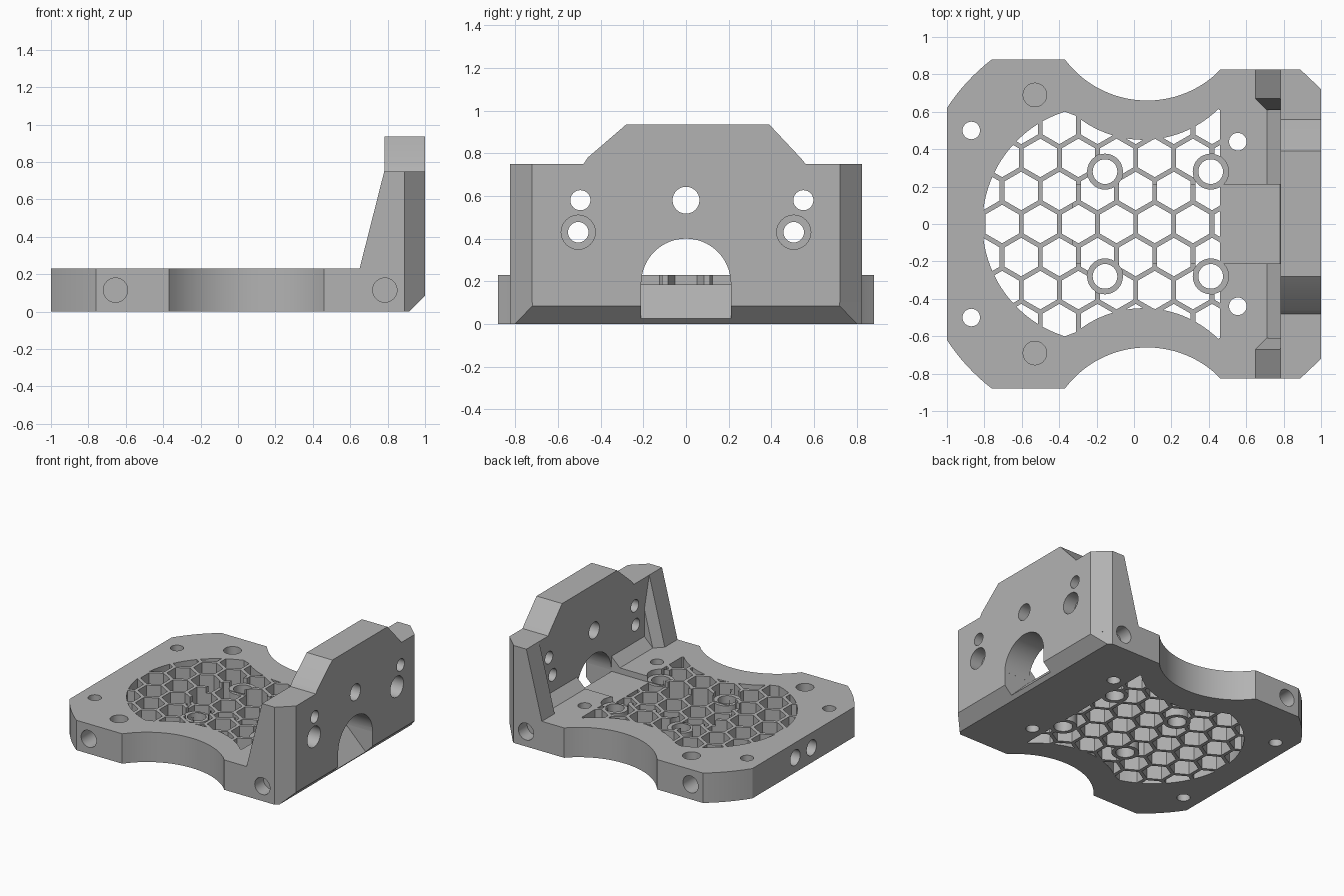
import bpy, bmesh
from math import sin, cos, pi, radians, atan2, hypot, sqrt

cube = bpy.data.objects.get("Cube")
if cube:
    bpy.data.objects.remove(cube, do_unlink=True)

grey = bpy.data.materials.new("plain_grey")
grey.use_nodes = True
colour = (0.45, 0.45, 0.45, 1)
grey.diffuse_color = colour
grey.node_tree.nodes["Principled BSDF"].inputs["Base Color"].default_value = colour

PLACE = {"x": lambda a, b, t: (t, a, b),
         "y": lambda a, b, t: (a, t, b),
         "z": lambda a, b, t: (a, b, t)}


def prisms(name, outlines, axis, lo, hi):
    """Extrude each closed outline along an axis, all in one object."""
    bm = bmesh.new()
    for pts in outlines:
        ends = [[bm.verts.new(PLACE[axis](a, b, t)) for a, b in pts] for t in (lo, hi)]
        bm.faces.new(ends[0])
        bm.faces.new(ends[1])
        for i in range(len(pts)):
            j = (i + 1) % len(pts)
            bm.faces.new((ends[0][i], ends[0][j], ends[1][j], ends[1][i]))
    return finish(name, bm)


def finish(name, bm):
    bmesh.ops.recalc_face_normals(bm, faces=bm.faces)
    mesh = bpy.data.meshes.new(name)
    bm.to_mesh(mesh)
    bm.free()
    mesh.materials.append(grey)
    obj = bpy.data.objects.new(name, mesh)
    bpy.context.collection.objects.link(obj)
    return obj


def combine(target, other, operation):
    """Apply a boolean and discard the helper."""
    mod = target.modifiers.new("combine", "BOOLEAN")
    mod.object, mod.operation, mod.solver = other, operation, "EXACT"
    bpy.context.view_layer.objects.active = target
    bpy.ops.object.modifier_apply(modifier=mod.name)
    bpy.data.objects.remove(other, do_unlink=True)


def circle(a, b, r, n=32, turn=0.0):
    return [(a + r * cos(turn + 2 * pi * i / n), b + r * sin(turn + 2 * pi * i / n))
            for i in range(n)]


def box(a0, a1, b0, b1):
    return [(a0, b0), (a1, b0), (a1, b1), (a0, b1)]


def scoop(x0, x1, cx, cy, r, n=24):
    """Lower arc of a circle between two x positions."""
    xs = [x0 + (x1 - x0) * i / n for i in range(n + 1)]
    return [(x, cy - sqrt(r * r - (x - cx) ** 2)) for x in xs]


def mirrored(half):
    return half + [(x, -y) for x, y in reversed(half) if abs(y) > 1e-6]


def hull(name, pts):
    bm = bmesh.new()
    bmesh.ops.convex_hull(bm, input=[bm.verts.new(p) for p in pts])
    return finish(name, bm)


def drill(outlines, axis, lo, hi):
    combine(body, prisms("cutter", outlines, axis, lo, hi), "DIFFERENCE")


T = 0.23      # plate thickness
W = 0.825     # half width of the wall
IN = 0.782    # inner face of the wall

# Waisted base plate with rounded rear corners
CX = -0.17
a0, r0 = atan2(0.62, -1 - CX), hypot(0.62, -1 - CX)
a1, r1 = atan2(0.88, -0.76 - CX), hypot(0.88, -0.76 - CX)
half = [(CX + (r0 + (r1 - r0) * k / 8) * cos(a0 + (a1 - a0) * k / 8),
         (r0 + (r1 - r0) * k / 8) * sin(a0 + (a1 - a0) * k / 8)) for k in range(9)]
half += scoop(-0.37, 0.46, 0.07, 1.21, 0.55)
half += [(0.89, W), (1, 0.72)]
half[half.index(half[-3])] = (0.46, W)
body = prisms("bracket_body", [mirrored(half)], "z", 0, T)

# Upright wall with a raised middle
wall = [(-W, 0.1), (W, 0.1), (W, 0.75), (0.56, 0.75), (0.54, 0.775), (0.39, 0.935),
        (-0.28, 0.935), (-0.46, 0.78), (-0.48, 0.75), (-W, 0.75)]
combine(body, prisms("wall", [wall], "x", IN, 1), "UNION")

# Sloped fillet along the foot of the wall
foot = [(0.71, T), (0.71, 0.15), (0.85, 0.15), (0.85, 0.3), (IN, 0.3)]
combine(body, prisms("foot", [foot], "y", -0.65, 0.65), "UNION")

# Side ribs with a bevelled inner corner
rib = [(0.65, T), (0.65, 0.12), (0.85, 0.12), (0.85, 0.75), (IN, 0.75)]
for s in (-1, 1):
    combine(body, prisms("rib", [rib], "y", *sorted((s * 0.67, s * W))), "UNION")
    corner = [(0.65, 0.67, T), (0.71, 0.61, T), (0.65, 0.67, 0.15), (0.71, 0.61, 0.15),
              (0.82, 0.61, 0.15), (0.82, 0.7, 0.15), (0.82, 0.61, 0.51), (IN, 0.61, 0.51),
              (IN, 0.67, 0.75), (0.82, 0.67, 0.75)]
    combine(body, hull("corner", [(x, s * y, z) for x, y, z in corner]), "UNION")

# Bevels on the outer wall edges and the lower edge
for s in (-1, 1):
    drill([[(0.87, s * (W + 0.019)), (1.03, s * 0.693), (1.1, s * 0.95)]], "z", -0.1, 1.1)
drill([[(0.885, -0.03), (1.05, 0.135), (1.05, -0.03)]], "y", -1, 1)

# Cable channel, its ramp and the arch through the wall
drill([box(-0.33, IN, -0.21, 0.21)], "z", 0.185, 0.32)
arch = [(0.21 * cos(pi * i / 32), 0.19 + 0.21 * sin(pi * i / 32)) for i in range(33)]
drill([arch + [(-0.21, 0.185), (0.21, 0.185)]], "x", 0.7, 1.1)
drill([[(0.77, 0.195), (0.945, 0.02), (1.1, 0.02), (1.1, 0.195)]], "y", -0.21, 0.21)

# Wall holes and counterbores
drill([circle(-0.495, 0.58, 0.047), circle(0.55, 0.58, 0.047), circle(0, 0.58, 0.063),
       circle(-0.505, 0.43, 0.048), circle(0.505, 0.43, 0.048)], "x", 0.7, 1.1)
drill([circle(s * 0.505, 0.43, 0.08) for s in (-1, 1)], "x", 0.9, 1.1)

# Plate holes: through, blind from above, and blind from the edges
pairs = lambda x, y, r: [circle(x, s * y, r) for s in (-1, 1)]
drill(pairs(-0.87, 0.5, 0.047) + pairs(0.555, 0.44, 0.047), "z", -0.1, 0.5)
drill(pairs(-0.53, 0.69, 0.063), "z", 0.08, 0.5)
edge_holes = [circle(-0.655, 0.115, 0.065), circle(0.785, 0.115, 0.065)]
for s in (-1, 1):
    drill(edge_holes, "y", *sorted((s * 0.72, s * 1.0)))
drill([circle(s * 0.1, 0.115, 0.06) for s in (-1, 1)], "x", -1.1, -0.88)

# Mounting bosses
bosses = [(-0.155, 0.28), (0.41, 0.28)]
boss_rings = [c for x, y in bosses for c in pairs(x, y, 0.096)]
drill([c for x, y in bosses for c in pairs(x, y, 0.066)], "z", -0.1, 0.5)
drill(boss_rings, "z", 0.19, 0.26)

# Honeycomb window, leaving the bosses solid
start = radians(180)
stop = atan2(0.6, -0.19)
half = [(-0.18 + 0.63 * cos(start + (stop - start) * k / 20),
         0.63 * sin(start + (stop - start) * k / 20)) for k in range(21)]
half = [(x, max(y, 0)) for x, y in half] + scoop(-0.31, 0.46, 0.05, 1.02, 0.57)
PITCH = 0.204
cells = []
for row in range(-4, 5):
    for col in range(-1, 8):
        x = -0.705 + (col + 0.5 * (row % 2)) * PITCH
        cells.append(circle(x, row * PITCH * sqrt(3) / 2, 0.103, 6, pi / 6))
comb = prisms("comb_cutter", cells, "z", -0.1, 0.4)
combine(comb, prisms("window", [mirrored(half)], "z", -0.05, 0.35), "INTERSECT")
combine(comb, prisms("bosses", boss_rings, "z", -0.2, 0.5), "DIFFERENCE")
combine(body, comb, "DIFFERENCE")

# Smooth the round holes, keep the edges sharp
bpy.ops.object.select_all(action="DESELECT")
body.select_set(True)
bpy.context.view_layer.objects.active = body
bpy.ops.object.shade_smooth_by_angle(angle=radians(25))
